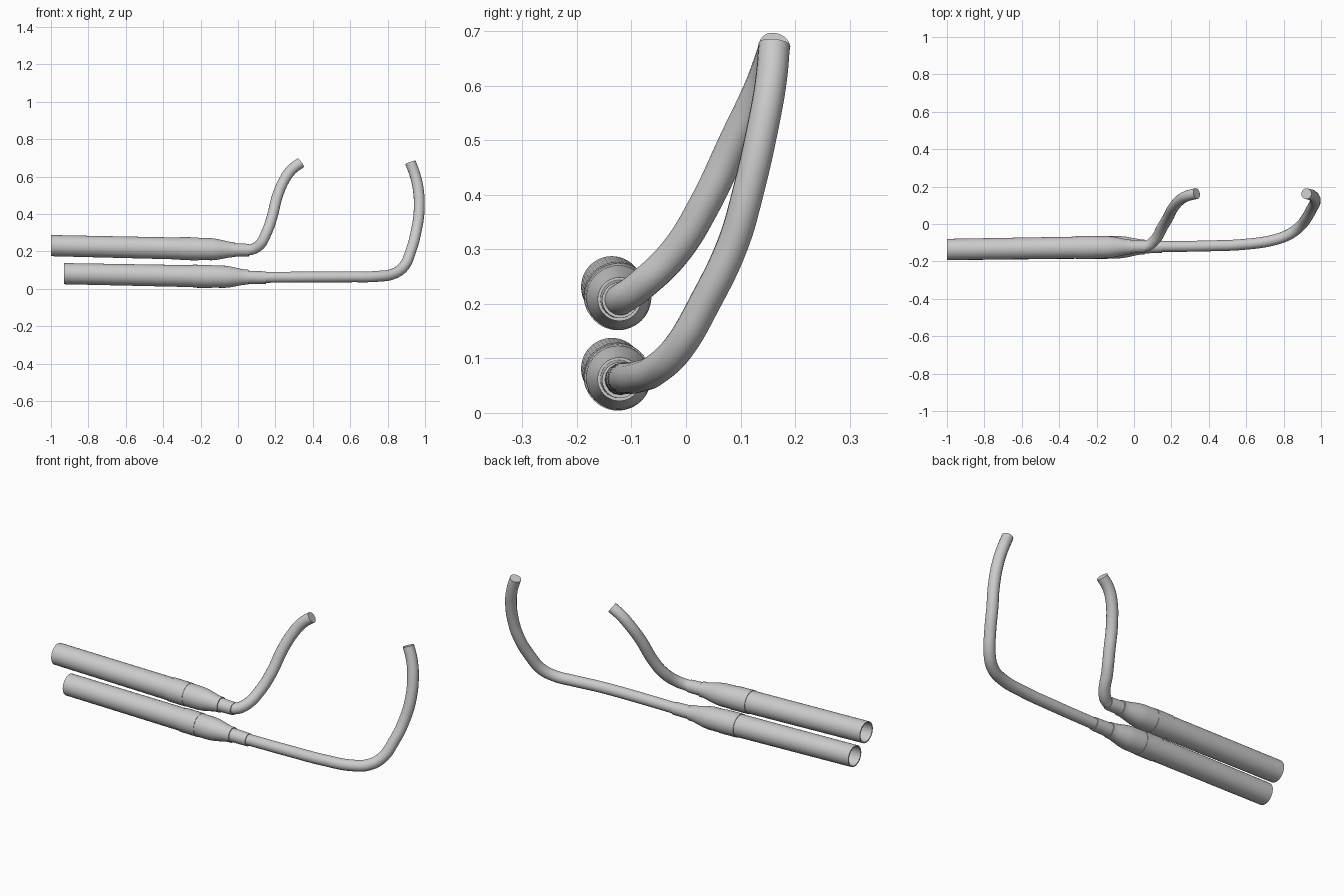
import bpy, bmesh, math
from mathutils import Vector

old = bpy.data.objects.get("Cube")
if old:
    bpy.data.objects.remove(old, do_unlink=True)

metal = bpy.data.materials.new("pale grey metal")
metal.use_nodes = True
colour = (0.6, 0.6, 0.6, 1)
metal.diffuse_color = colour
metal.node_tree.nodes["Principled BSDF"].inputs["Base Color"].default_value = colour


def finish(obj):
    """Give an object its material and smooth shading with sharp edges."""
    obj.data.materials.clear()
    obj.data.materials.append(metal)
    bpy.ops.object.select_all(action='DESELECT')
    obj.select_set(True)
    bpy.context.view_layer.objects.active = obj
    if obj.type == 'CURVE':
        bpy.ops.object.convert(target='MESH')
    bpy.ops.object.shade_smooth_by_angle(angle=math.radians(35))


def lathe(name, profile, start, end, sides=48):
    """Sweep (distance, radius) rings along the line from start to end."""
    start, end = Vector(start), Vector(end)
    length = end.x - start.x
    bm = bmesh.new()
    rings = []
    for dist, r in profile:
        c = start.lerp(end, dist / length)
        rings.append([bm.verts.new(c + Vector((0, r * math.cos(a), r * math.sin(a))))
                      for a in (math.tau * i / sides for i in range(sides))])
    for a, b in zip(rings, rings[1:]):
        for i in range(sides):
            j = (i + 1) % sides
            bm.faces.new((a[i], a[j], b[j], b[i]))
    bm.faces.new(rings[0])
    bm.faces.new(rings[-1])
    bmesh.ops.recalc_face_normals(bm, faces=bm.faces)
    mesh = bpy.data.meshes.new(name)
    bm.to_mesh(mesh)
    bm.free()
    obj = bpy.data.objects.new(name, mesh)
    bpy.context.collection.objects.link(obj)
    finish(obj)


def pipe(name, points, radius):
    """Round capped tube through the given points."""
    curve = bpy.data.curves.new(name, 'CURVE')
    curve.dimensions = '3D'
    curve.bevel_depth = radius
    curve.bevel_resolution = 6
    curve.resolution_u = 8
    curve.use_fill_caps = True
    spline = curve.splines.new('BEZIER')
    spline.bezier_points.add(len(points) - 1)
    for bp, co in zip(spline.bezier_points, points):
        bp.co = co
        bp.handle_left_type = bp.handle_right_type = 'AUTO'
    obj = bpy.data.objects.new(name, curve)
    bpy.context.collection.objects.link(obj)
    finish(obj)


def muffler(name, start, end):
    """Hollow rear barrel, clamp band, tapered cone and neck sleeve."""
    n = end[0] - start[0]
    profile = [
        (0.70, 0.050), (0, 0.050), (0, 0.0565),             # open bore and rim
        (0.69, 0.0585), (0.69, 0.0615), (0.79, 0.0615),     # barrel and band
        (0.79, 0.0595), (0.86, 0.0590), (0.89, 0.0555),     # shoulder
        (0.95, 0.0430), (0.97, 0.0400), (0.985, 0.0400),    # cone and lip
        (0.985, 0.0350), (n, 0.0330)]                       # neck sleeve
    lathe(name, profile, start, end)


# Silencers
muffler("upper_muffler", (-1.0, -0.136, 0.231), (0.06, -0.121, 0.207))
muffler("lower_muffler", (-0.93, -0.136, 0.081), (0.15, -0.121, 0.06))

# Header pipes
pipe("upper_header_pipe", [
    (0.03, -0.122, 0.207), (0.07, -0.117, 0.21), (0.112, -0.085, 0.232),
    (0.15, -0.02, 0.295), (0.181, 0.033, 0.38), (0.212, 0.09, 0.5),
    (0.255, 0.135, 0.595), (0.29, 0.152, 0.64), (0.335, 0.163, 0.674)], 0.029)
pipe("lower_header_pipe", [
    (0.12, -0.121, 0.061), (0.4, -0.117, 0.063), (0.6, -0.108, 0.064),
    (0.75, -0.085, 0.067), (0.83, -0.055, 0.08), (0.885, -0.015, 0.118),
    (0.925, 0.036, 0.205), (0.953, 0.086, 0.31), (0.968, 0.115, 0.41),
    (0.964, 0.142, 0.53), (0.946, 0.156, 0.61), (0.922, 0.162, 0.676)], 0.029)
